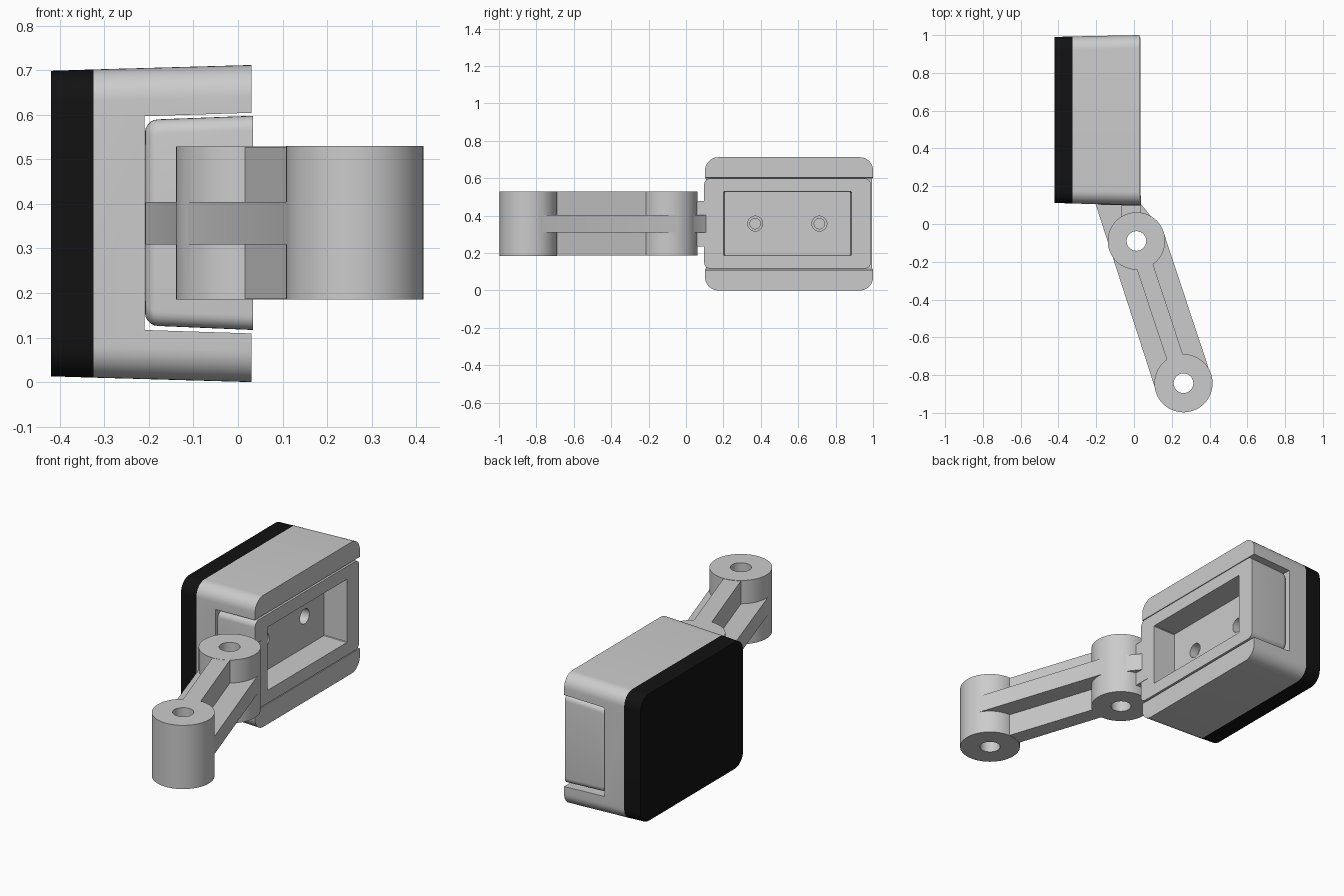
import bpy, bmesh
from math import cos, sin, pi, radians
from mathutils import Vector

if "Cube" in bpy.data.objects:
    bpy.data.objects.remove(bpy.data.objects["Cube"])


def finish(name, bm):
    bmesh.ops.recalc_face_normals(bm, faces=bm.faces)
    me = bpy.data.meshes.new(name)
    bm.to_mesh(me)
    bm.free()
    ob = bpy.data.objects.new(name, me)
    bpy.context.collection.objects.link(ob)
    return ob


def loft(name, sections, n=10):
    """Rounded rectangles in the yz plane, joined along x: (x, y0, y1, z0, z1, r)."""
    bm = bmesh.new()
    rings = []
    for x, y0, y1, z0, z1, r in sections:
        ring = []
        corners = [(y1 - r, z1 - r), (y0 + r, z1 - r), (y0 + r, z0 + r), (y1 - r, z0 + r)]
        for q, (cy, cz) in enumerate(corners):
            for i in range(n + 1):
                a = (q + i / n) * pi / 2
                ring.append(bm.verts.new((x, cy + r * cos(a), cz + r * sin(a))))
        rings.append(ring)
    m = len(rings[0])
    for a, b in zip(rings, rings[1:]):
        for i in range(m):
            bm.faces.new((a[i], a[(i + 1) % m], b[(i + 1) % m], b[i]))
    bm.faces.new(rings[0])
    bm.faces.new(rings[-1])
    return finish(name, bm)


def prism(name, pts, z0, z1):
    """Extrude an xy outline upwards."""
    bm = bmesh.new()
    f = bm.faces.new([bm.verts.new((p[0], p[1], z0)) for p in pts])
    ext = bmesh.ops.extrude_face_region(bm, geom=[f])
    bmesh.ops.translate(bm, vec=(0, 0, z1 - z0),
                        verts=[v for v in ext['geom'] if isinstance(v, bmesh.types.BMVert)])
    return finish(name, bm)


def disc(c, r, n=64):
    return [(c[0] + r * cos(2 * pi * i / n), c[1] + r * sin(2 * pi * i / n)) for i in range(n)]


def boolean(ob, other, op='DIFFERENCE'):
    mod = ob.modifiers.new(op.title(), 'BOOLEAN')
    mod.operation, mod.solver, mod.object = op, 'EXACT', other
    bpy.context.view_layer.objects.active = ob
    bpy.ops.object.modifier_apply(modifier=mod.name)
    bpy.data.objects.remove(other)


# Outer channel-shaped holder
holder = loft("pad_holder", [(-0.325, 0.108, 0.993, 0.010, 0.702, 0.07),
                             (0.03, 0.102, 1.0, 0.0, 0.712, 0.07)])
boolean(holder, loft("channel_cutter", [(-0.21, -0.2, 1.3, 0.117, 0.597, 0.004),
                                        (0.1, -0.2, 1.3, 0.107, 0.607, 0.004)], 1))

# Black pad on the back of the holder
pad = loft("rubber_pad", [(-0.42, 0.112, 0.99, 0.013, 0.699, 0.07),
                          (-0.325, 0.108, 0.993, 0.010, 0.702, 0.07)])
black = bpy.data.materials.new("black_rubber")
black.diffuse_color = (0.006, 0.006, 0.006, 1)
black.use_nodes = True
black.node_tree.nodes["Principled BSDF"].inputs["Base Color"].default_value = black.diffuse_color
pad.data.materials.append(black)

# Inner block with rounded back edge, pocket and two screw holes
sections = []
for i in range(6):
    a = i / 5 * pi / 2
    d = 0.03 * (1 - sin(a))
    sections.append((-0.209 + 0.03 * (1 - cos(a)), 0.102 + d, 0.985 - d,
                     0.126 + d, 0.59 - d, 0.032))
sections.append((0.034, 0.097, 0.988, 0.117, 0.598, 0.032))
block = loft("inner_block", sections, 6)
boolean(block, loft("pocket_cutter", [(-0.10, 0.205, 0.88, 0.19, 0.525, 0.003),
                                      (0.1, 0.2, 0.887, 0.185, 0.53, 0.003)], 1))
for y in (0.37, 0.713):
    for part in (holder, block):
        r = 0.028
        boolean(part, loft("screw_cutter", [(-0.324 if part == holder else -0.3, y - r, y + r,
                                             0.357 - r, 0.357 + r, r * 0.999), (-0.05, y - r, y + r,
                                             0.357 - r, 0.357 + r, r * 0.999)]))
    r = 0.04
    boolean(block, loft("counterbore_cutter", [(-0.15, y - r, y + r, 0.357 - r, 0.357 + r, r * 0.999),
                                               (-0.05, y - r, y + r, 0.357 - r, 0.357 + r, r * 0.999)]))

# Arm: two bosses, a flat web, a full-height rib and a tab into the block
p1, p2 = Vector((0.013, -0.09)), Vector((0.262, -0.843))
axis = (p1 - p2).normalized()
side = Vector((axis.y, -axis.x))
Z0, Z1 = 0.186, 0.529
arm = prism("link_arm", disc(p1, 0.152), Z0, Z1)
boolean(arm, prism("end_boss", disc(p2, 0.154), Z0 - 0.001, Z1 + 0.001), 'UNION')
w = 0.151
web = [p2 - side * w, p2 + side * w, p1 + side * w, (0.025, 0.12), (-0.208, 0.12)]
boolean(arm, prism("web", web, 0.309, 0.404), 'UNION')
rib = [p2 - side * 0.045, p2 + side * 0.045, p1 + side * 0.045, p1 - side * 0.045]
boolean(arm, prism("rib", rib, Z0 + 0.001, Z1 - 0.001), 'UNION')
tab = [(-0.07, -0.03), (0.036, -0.03), (0.036, 0.15), (-0.07, 0.15)]
boolean(arm, prism("tab", tab, 0.236, 0.479), 'UNION')
for p in (p1, p2):
    boolean(arm, prism("pin_cutter", disc(p, 0.052, 40), 0.05, 0.7))

# Smooth curved faces, keep edges sharp
for ob in (holder, pad, block, arm):
    bpy.ops.object.select_all(action='DESELECT')
    ob.select_set(True)
    bpy.context.view_layer.objects.active = ob
    bpy.ops.object.shade_smooth_by_angle(angle=radians(30))
